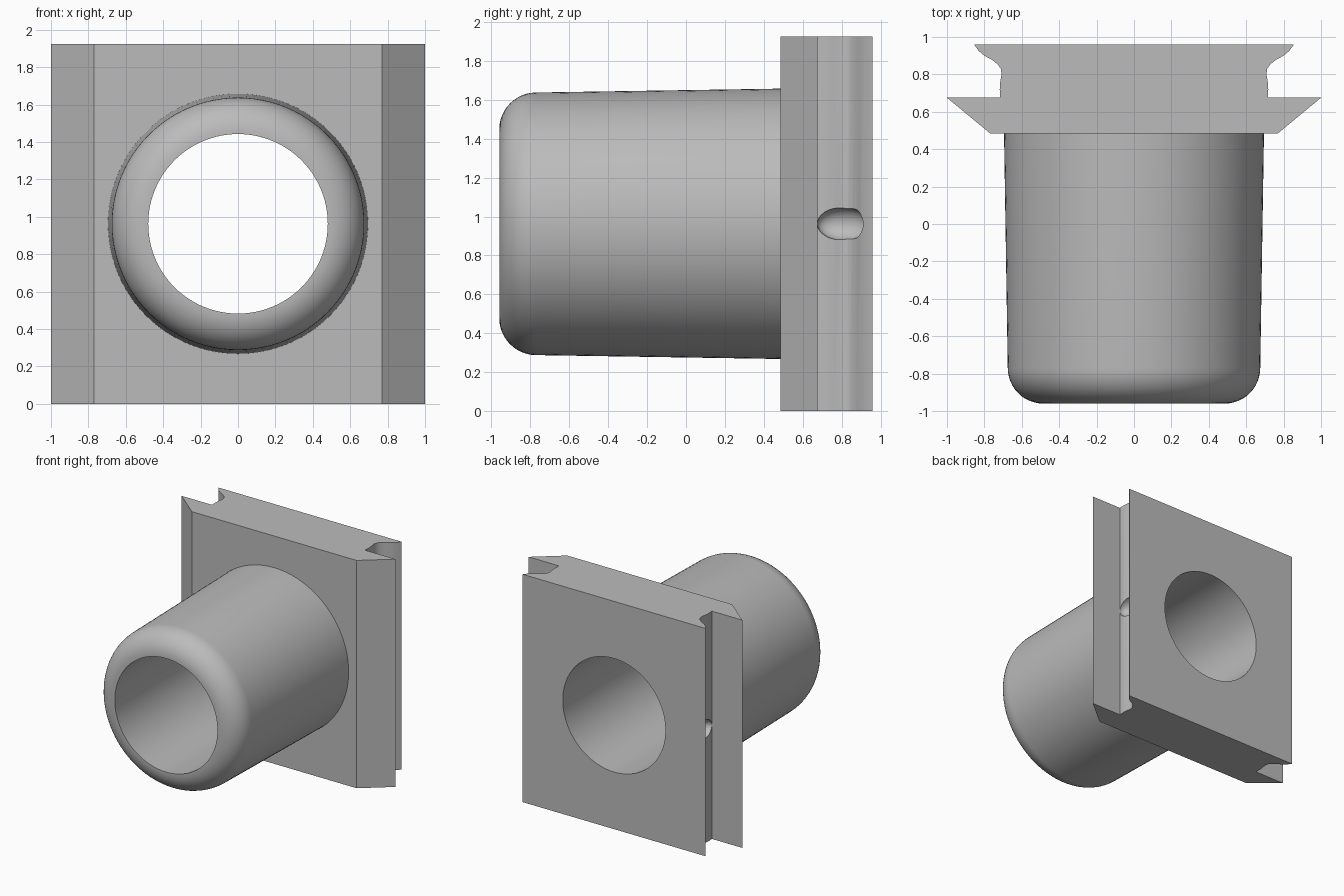
import bpy, bmesh, math
from mathutils import Matrix, Vector

if "Cube" in bpy.data.objects:
    bpy.data.objects.remove(bpy.data.objects["Cube"], do_unlink=True)

HEIGHT = 1.925
MID = HEIGHT / 2
BORE = 0.48
SEGMENTS = 96

grey = bpy.data.materials.new("plain grey")
grey.use_nodes = True
grey.diffuse_color = (0.5, 0.5, 0.5, 1)
grey.node_tree.nodes["Principled BSDF"].inputs["Base Color"].default_value = (0.5, 0.5, 0.5, 1)


def finish(name, bm):
    bmesh.ops.recalc_face_normals(bm, faces=bm.faces)
    mesh = bpy.data.meshes.new(name)
    bm.to_mesh(mesh)
    bm.free()
    mesh.materials.append(grey)
    obj = bpy.data.objects.new(name, mesh)
    bpy.context.collection.objects.link(obj)
    return obj


def smooth(obj):
    bpy.ops.object.select_all(action="DESELECT")
    obj.select_set(True)
    bpy.context.view_layer.objects.active = obj
    bpy.ops.object.shade_smooth_by_angle(angle=math.radians(35))


def cut(obj, cutter):
    cutter.hide_render = True
    cutter.hide_set(True)
    mod = obj.modifiers.new(cutter.name, "BOOLEAN")
    mod.operation = "DIFFERENCE"
    mod.solver = "EXACT"
    mod.object = cutter


# Mounting plate: half outline in plan, mirrored and extruded upward
half = [(0.77, 0.485), (1.0, 0.675), (0.715, 0.675), (0.718, 0.72), (0.715, 0.76),
        (0.708, 0.80), (0.712, 0.83), (0.73, 0.855), (0.76, 0.878), (0.80, 0.90),
        (0.83, 0.925), (0.855, 0.96)]
outline = half + [(-x, y) for x, y in reversed(half)]
bm = bmesh.new()
base = bm.faces.new([bm.verts.new((x, y, 0)) for x, y in outline])
top = bmesh.ops.extrude_face_region(bm, geom=[base])["geom"]
bmesh.ops.translate(bm, vec=(0, 0, HEIGHT), verts=[v for v in top if isinstance(v, bmesh.types.BMVert)])
plate = finish("mounting_plate", bm)

# Bore through the plate
bm = bmesh.new()
bmesh.ops.create_cone(bm, cap_ends=True, segments=SEGMENTS, radius1=BORE, radius2=BORE, depth=1,
                      matrix=Matrix.Translation((0, 0.7, MID)) @ Matrix.Rotation(math.pi / 2, 4, "X"))
cut(plate, finish("bore_cutter", bm))

# Rounded pocket halfway up each side groove
for side, name in ((1, "left"), (-1, "right")):
    bm = bmesh.new()
    bmesh.ops.create_uvsphere(bm, u_segments=32, v_segments=16, radius=1, matrix=(
        Matrix.Translation((side * 0.735, 0.808, MID))
        @ Matrix.Rotation(-side * 0.35, 4, "Z")
        @ Matrix.Diagonal((0.08, 0.14, 0.085, 1))))
    cut(plate, finish(name + "_pocket_cutter", bm))

# Bake the cuts, then shade
graph = bpy.context.evaluated_depsgraph_get()
baked = bpy.data.meshes.new_from_object(plate.evaluated_get(graph))
plate.modifiers.clear()
plate.data = baked
for obj in [o for o in bpy.data.objects if o.name.endswith("_cutter")]:
    bpy.data.objects.remove(obj, do_unlink=True)
smooth(plate)

# Tapered tube with a rounded nose, lathed about the y axis
ROUND = 0.19
profile = [(BORE, 0.49), (BORE, -0.96)]
for i in range(13):
    a = math.pi / 2 * i / 12
    profile.append((0.675 - ROUND + ROUND * math.sin(a), -0.96 + ROUND - ROUND * math.cos(a)))
profile.append((0.695, 0.49))
bm = bmesh.new()
verts = [bm.verts.new((r, y, MID)) for r, y in profile]
edges = [bm.edges.new(pair) for pair in zip(verts, verts[1:])]
bmesh.ops.spin(bm, geom=verts + edges, cent=Vector((0, 0, MID)), axis=(0, 1, 0),
               angle=math.tau, steps=SEGMENTS, use_merge=True)
bmesh.ops.remove_doubles(bm, verts=bm.verts, dist=0.0001)
tube = finish("tube", bm)
# Open shell: make sure the outer wall faces away from the axis
outer = max(tube.data.polygons, key=lambda p: math.hypot(p.center.x, p.center.z - MID))
if outer.normal.dot(Vector((outer.center.x, 0, outer.center.z - MID))) < 0:
    tube.data.flip_normals()
smooth(tube)
